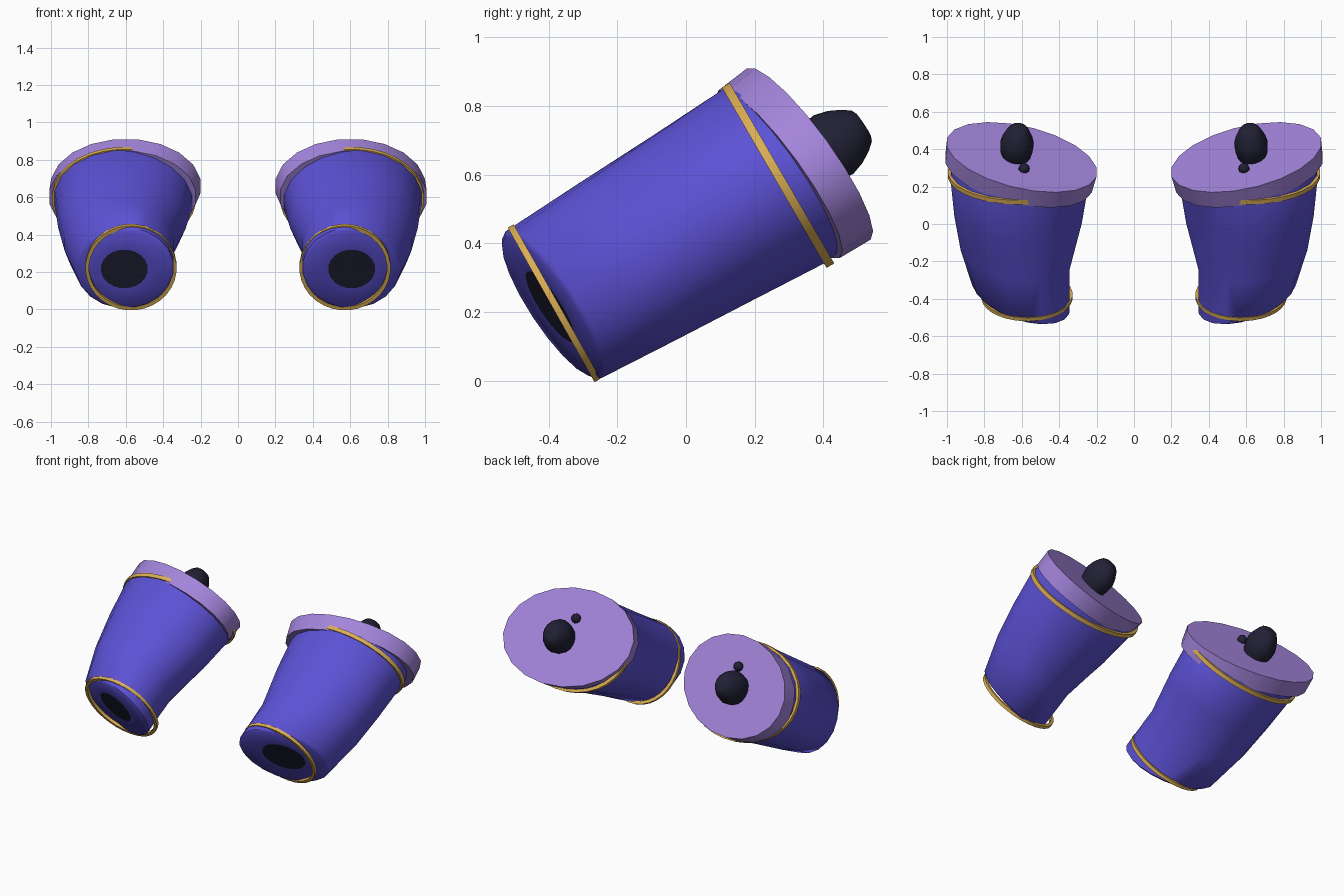
import bpy, bmesh, math
from mathutils import Vector as V

if "Cube" in bpy.data.objects:
    bpy.data.objects.remove(bpy.data.objects["Cube"])


def material(name, rgb):
    m = bpy.data.materials.new(name)
    m.diffuse_color = (*rgb, 1)
    m.use_nodes = True
    m.node_tree.nodes["Principled BSDF"].inputs["Base Color"].default_value = m.diffuse_color
    return m


BLUE = material("violet_blue", (0.107, 0.084, 0.67))
LILAC = material("lilac", (0.367, 0.233, 0.71))
GOLD = material("gold", (0.70, 0.42, 0.09))
DARK = material("dark_navy", (0.015, 0.015, 0.036))


def sec(c, u, v, k=1.0, shift=(0, 0, 0)):
    """Elliptical section: centre and two half axes."""
    return V(c) + V(shift), V(u) * k, V(v) * k


def loft(name, sections, mats, n=20, closed=False, dark_cap=False, angle=35):
    """Skin elliptical sections, then mirror the part to the other side."""
    bm = bmesh.new()
    rings = []
    for c, u, v in sections:
        angs = [2 * math.pi * (i + 0.5) / n for i in range(n)]
        rings.append([bm.verts.new(c + u * math.cos(a) + v * math.sin(a)) for a in angs])
    pairs = list(zip(rings, rings[1:]))
    if closed:
        pairs.append((rings[-1], rings[0]))
    for a, b in pairs:
        for i in range(n):
            j = (i + 1) % n
            bm.faces.new((a[i], a[j], b[j], b[i]))
    if not closed:
        f = bm.faces.new(rings[0])
        f.material_index = 1 if dark_cap else 0
        bm.faces.new(rings[-1])
    bmesh.ops.recalc_face_normals(bm, faces=bm.faces)
    me = bpy.data.meshes.new(name)
    bm.to_mesh(me)
    bm.free()
    for m in mats:
        me.materials.append(m)
    for p in me.polygons:
        p.use_smooth = True
    me.set_sharp_from_angle(angle=math.radians(angle))
    ob = bpy.data.objects.new(name, me)
    bpy.context.collection.objects.link(ob)
    mod = ob.modifiers.new("other_side", "MIRROR")
    mod.use_mirror_merge = False
    return ob


# Tapered sleeve with an oblique front end and a dark opening
fc, fu, fv = (0.605, -0.385, 0.222), (0.262, 0.075, 0), (0, -0.13, 0.216)
front = V(fu).cross(V(fv)).normalized()
if front.y > 0:
    front = -front
loft("sleeve", [
    sec(fc, fu, fv, 0.48, front * 0.012),
    sec(fc, fu, fv, 0.94, front * 0.012),
    sec(fc, fu, fv),
    sec((0.635, -0.17, 0.347), (0.295, 0.05, 0), (0, -0.137, 0.23)),
    sec((0.62, 0.045, 0.472), (0.345, 0.02, 0), (0, -0.143, 0.243)),
    sec((0.61, 0.255, 0.595), (0.375, 0, 0), (0, -0.15, 0.256)),
    sec((0.605, 0.325, 0.637), (0.365, 0.06, 0), (0, -0.15, 0.235)),
], [BLUE, DARK], dark_cap=True, angle=50)

# Thick lid on the rear end, turned slightly inward
lc, lu, lv = V((0.6, 0.357, 0.66)), (0.404, 0.08, 0), (0, -0.17, 0.252)
out = V((-0.163, 0.816, 0.555)).normalized()
loft("lid", [
    sec(lc, lu, lv),
    sec(lc, lu, lv, 0.98, -out * 0.105),
], [LILAC])


# Gold bands, rectangular in section
def band(name, c, u, v, width, depth):
    n = V(u).cross(V(v)).normalized() * (width / 2)
    k = 1 - depth
    loft(name, [sec(c, u, v, 1, n), sec(c, u, v, 1, -n),
                sec(c, u, v, k, -n), sec(c, u, v, k, n)], [GOLD], n=32, closed=True)


band("rear_band", (0.61, 0.268, 0.598), (0.386, 0, 0), (0, -0.153, 0.264), 0.026, 0.06)
band("front_band", (0.572, -0.384, 0.226), (0.244, 0, 0), (0, -0.127, 0.226), 0.02, 0.08)

# Bullet-shaped knob on the lid
base, axis = V((0.63, 0.38, 0.655)), V((-0.08, 0.83, 0.55)).normalized()
side = V((1, 0.1, 0)).normalized()
up = side.cross(axis).normalized()
profile = [(-0.03, 0.085), (0.02, 0.1), (0.06, 0.104), (0.1, 0.092),
           (0.135, 0.073), (0.158, 0.054), (0.164, 0.04)]
loft("knob", [sec(base + axis * h, side * r * 0.87, up * r) for h, r in profile],
     [DARK], n=16, angle=45)

# Small round peg beside the knob
peg = V((0.59, 0.285, 0.755))
loft("peg", [sec(peg + out * h, side * r, up * r)
             for h, r in [(-0.02, 0.022), (0.012, 0.03), (0.03, 0.026), (0.042, 0.012)]],
     [DARK], n=10, angle=60)
